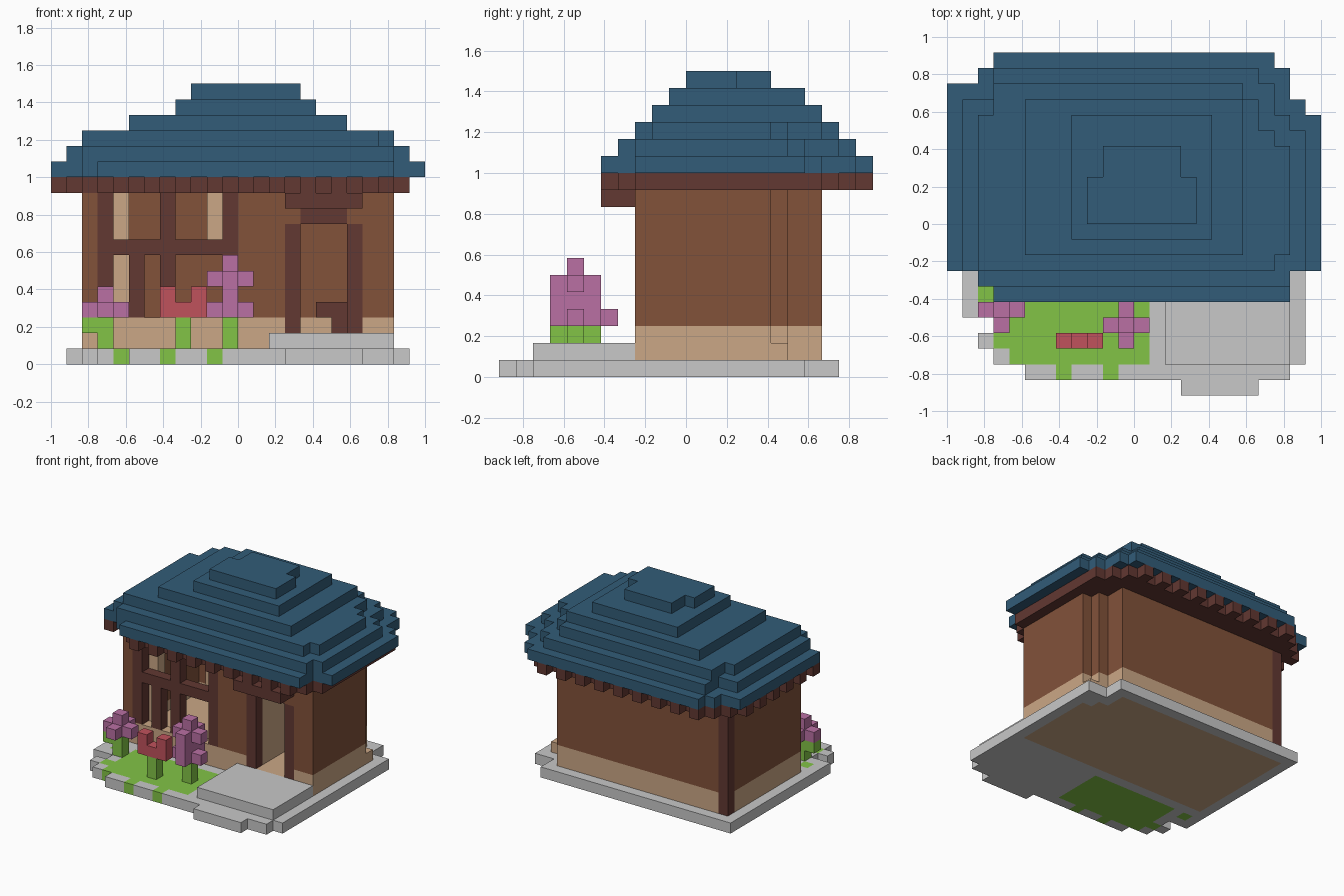
import bpy, bmesh
from mathutils import Vector

if "Cube" in bpy.data.objects:
    bpy.data.objects.remove(bpy.data.objects["Cube"])

U = 1 / 12          # block size
owner = {}          # cell -> part name
part_mat = {}       # part name -> material

def material(name, rgb):
    m = bpy.data.materials.new(name)
    lin = [((c / 255 + 0.055) / 1.055) ** 2.4 for c in rgb]
    m.diffuse_color = (*lin, 1)
    m.use_nodes = True
    m.node_tree.nodes["Principled BSDF"].inputs["Base Color"].default_value = m.diffuse_color
    return m

BLUE = material("roof blue", (50, 92, 120))
GRAY = material("stone gray", (200, 200, 200))
TAN = material("plaster tan", (203, 167, 134))
BROWN = material("wall brown", (130, 82, 58))
DARK = material("timber dark brown", (98, 56, 50))
GREEN = material("grass green", (130, 196, 70))
PINK = material("flower pink", (186, 112, 164))
RED = material("flower red", (192, 82, 92))

def rects(*rs):
    """Set of (x, y) cells covered by rectangles x0, x1, y0, y1."""
    return {(x, y) for x0, x1, y0, y1 in rs for x in range(x0, x1) for y in range(y0, y1)}

def add(part, mat, plan, z0, z1):
    """Stack a plan between two heights; later parts replace earlier ones."""
    part_mat[part] = mat
    for x, y in plan:
        for z in range(z0, z1):
            owner[x, y, z] = part

def box(part, mat, x0, x1, y0, y1, z0, z1):
    add(part, mat, rects((x0, x1, y0, y1)), z0, z1)

def carve(plan, z0, z1):
    for x, y in plan:
        for z in range(z0, z1):
            owner.pop((x, y, z), None)

# stone slab, lawn and door step
add("base_slab", GRAY, rects((-11, 11, -6, 7), (-11, 9, 0, 9), (-9, 11, -9, -5), (-10, -9, -8, -7),
                             (-7, 10, -10, -9), (3, 8, -11, -10)), 0, 1)
add("lawn", GREEN, rects((-8, 1, -9, -4), (-9, -8, -8, -7), (-10, -9, -5, -4),
                         (-5, -4, -10, -9), (-2, -1, -10, -9)), 0, 1)
box("door_step", GRAY, 2, 10, -9, -3, 1, 2)

# house body with a stepped back right corner
house = rects((-10, 10, -3, 5), (-10, 9, -3, 6), (-10, 8, -3, 8))
room = rects((-9, 9, -2, 4), (-9, 7, -2, 7))
add("foundation", TAN, house, 0, 3)
box("foundation", TAN, 8, 10, 5, 6, 1, 2)
add("walls", BROWN, house, 3, 11)
carve(room, 2, 11)
box("corner_post", DARK, -10, -9, 7, 8, 1, 11)

# window openings with timber frame and curtains
carve(rects((-8, -1, -3, -2)), 3, 11)
for x, z0, z1 in ((-9, 3, 11), (-7, 3, 7), (-5, 3, 11), (-1, 3, 11)):
    box("window_frame", DARK, x, x + 1, -3, -2, z0, z1)
box("window_frame", DARK, -9, 0, -3, -2, 7, 8)
box("left_curtain", TAN, -8, -7, -2, -1, 3, 11)
box("right_curtain", TAN, -2, -1, -2, -1, 8, 11)

# open doorway, posts, lintel, porch beam, inward-open door and stool
carve(rects((4, 7, -3, -2)), 2, 9)
for x in (3, 7):
    box("door_post", DARK, x, x + 1, -3, -2, 2, 9)
box("door_lintel", DARK, 4, 7, -3, -2, 9, 10)
box("porch_beam", DARK, 3, 8, -5, -2, 10, 11)
box("open_door", TAN, 3, 4, -2, 2, 2, 9)
box("stool", DARK, 5, 7, 2, 3, 3, 4)
box("stool", DARK, 6, 7, 2, 3, 2, 3)

# stepped roof
roof = [
    rects((-12, 12, -3, 7), (-12, 11, -3, 8), (-12, 10, -3, 9), (-10, 10, -4, 10),
          (-9, 10, -5, 10), (-9, 9, -5, 11)),
    rects((-11, 11, -3, 6), (-11, 10, -3, 7), (-11, 9, -3, 8), (-9, 9, -4, 9),
          (-10, 10, -4, 6), (-9, 8, -4, 10)),
    rects((-10, 10, -2, 5), (-10, 9, -3, 6), (-10, 8, -3, 7), (-9, 8, -3, 8), (-9, 7, -3, 9)),
    rects((-7, 7, -2, 8)),
    rects((-4, 5, -1, 7)),
    rects((-3, 4, 0, 3), (-2, 3, 0, 5)),
]
for i, plan in enumerate(roof):
    add("roof", BLUE, plan, 12 + i, 13 + i)

# eaves: board one block inside the roof edge, with alternating rafter ends
eaves = {(x, y) for x, y in roof[0]
         if all((x + a, y + b) in roof[0] for a, b in ((1, 0), (-1, 0), (0, 1), (0, -1)))}
add("eaves_board", DARK, eaves, 11, 12)
add("rafter_ends", DARK, {(x, y) for x, y in roof[0] - eaves if (x + y) % 2 and x < 11}, 11, 12)

# flowers: crossed blossoms on stems
def cross(x, y):
    return {(x, y), (x + 1, y), (x - 1, y), (x, y + 1), (x, y - 1)}

for n, x, y in (("left", -9, -6), ("middle", -4, -8), ("right", -1, -7)):
    box(n + "_stem", GREEN, x, x + 1, y, y + 1, 1, 3)
box("left_stem", GREEN, -10, -9, -6, -5, 2, 3)
add("left_blossom", PINK, cross(-9, -6), 3, 4)
box("left_blossom", PINK, -9, -8, -6, -5, 4, 5)
box("middle_blossom", RED, -5, -2, -8, -7, 3, 4)
for x in (-5, -3):
    box("middle_blossom", RED, x, x + 1, -8, -7, 4, 5)
add("right_blossom", PINK, cross(-1, -7), 3, 4)
add("right_blossom", PINK, cross(-1, -7) - {(0, -7), (-2, -7)}, 4, 5)
add("right_blossom", PINK, cross(-1, -7), 5, 6)
box("right_blossom", PINK, -1, 0, -7, -6, 6, 7)

# turn each part into one mesh holding only its exposed faces
def build(part):
    bm = bmesh.new()
    verts = {}
    def vert(p):
        k = tuple(p)
        if k not in verts:
            verts[k] = bm.verts.new(Vector(k) * U)
        return verts[k]
    for cell in (c for c, o in owner.items() if o == part):
        for axis in range(3):
            for side in (0, 1):
                near = list(cell)
                near[axis] += 2 * side - 1
                if tuple(near) in owner:
                    continue
                ring = []
                for a, b in ((0, 0), (1, 0), (1, 1), (0, 1)):
                    p = list(cell)
                    p[axis] += side
                    p[(axis + 1) % 3] += a
                    p[(axis + 2) % 3] += b
                    ring.append(vert(p))
                bm.faces.new(ring if side else ring[::-1])
    bmesh.ops.dissolve_limit(bm, angle_limit=0.01, verts=bm.verts, edges=bm.edges)
    me = bpy.data.meshes.new(part)
    bm.to_mesh(me)
    bm.free()
    me.materials.append(part_mat[part])
    bpy.context.collection.objects.link(bpy.data.objects.new(part, me))

for part in part_mat:
    build(part)
